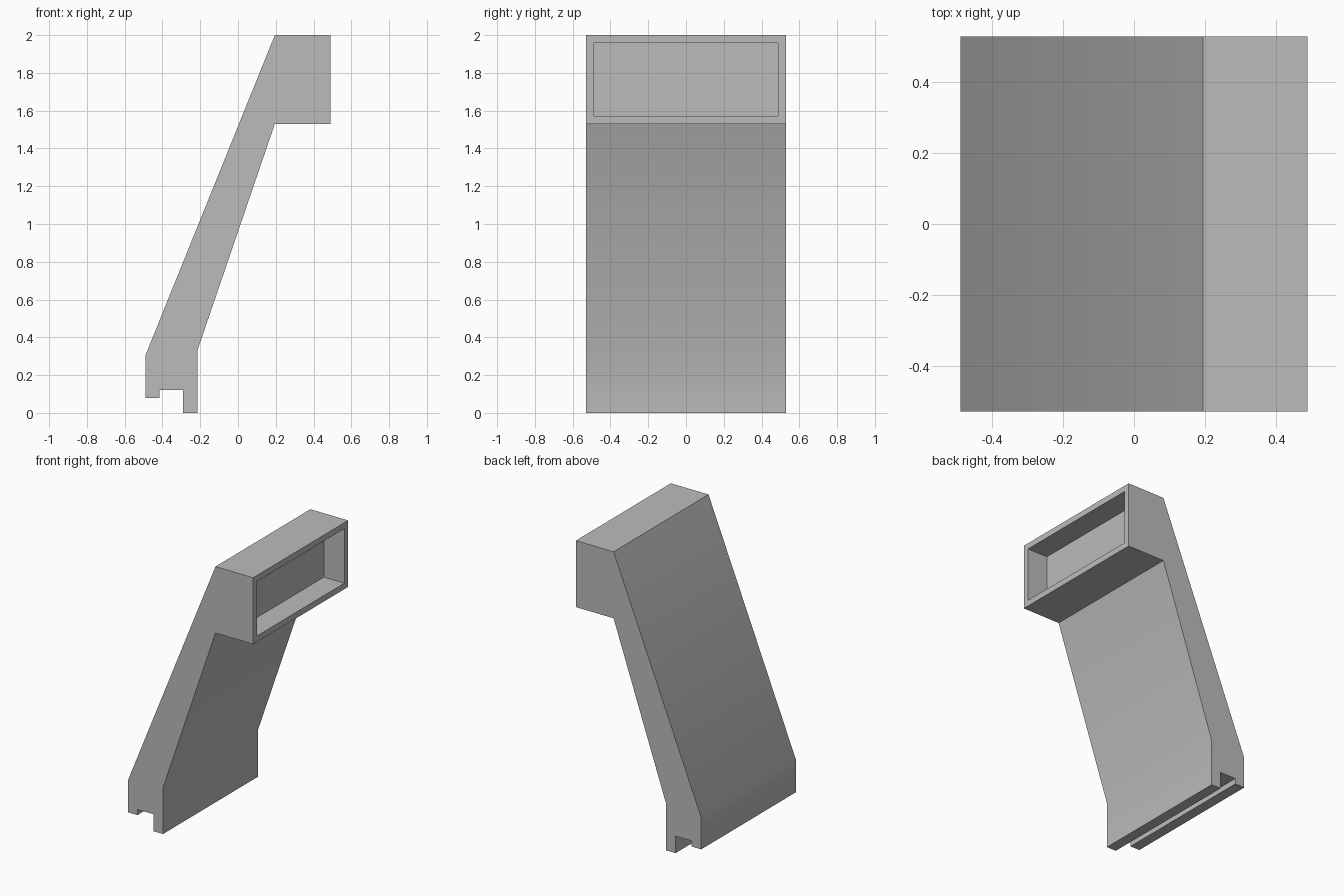
import bpy
import bmesh
from math import radians
from mathutils import Vector

cube = bpy.data.objects.get("Cube")
if cube:
    bpy.data.objects.remove(cube, do_unlink=True)

HALF_WIDTH = 0.53
RECESS_DEPTH = 0.16
GREY = (0.5, 0.5, 0.5, 1)

mat = bpy.data.materials.new("plain grey")
mat.use_nodes = True
mat.diffuse_color = GREY
mat.node_tree.nodes["Principled BSDF"].inputs["Base Color"].default_value = GREY

# Side profile: grooved foot, leaning arm, square head
profile = [
    (-0.49, 0.08), (-0.415, 0.08), (-0.415, 0.12), (-0.29, 0.12),
    (-0.29, 0), (-0.215, 0), (-0.215, 0.33), (0.195, 1.53),
    (0.49, 1.53), (0.49, 2), (0.195, 2), (-0.49, 0.305),
]

bm = bmesh.new()
side = bm.faces.new([bm.verts.new((x, -HALF_WIDTH, z)) for x, z in profile])
extruded = bmesh.ops.extrude_face_region(bm, geom=[side], use_keep_orig=True)
moved = [v for v in extruded["geom"] if isinstance(v, bmesh.types.BMVert)]
bmesh.ops.translate(bm, verts=moved, vec=(0, 2 * HALF_WIDTH, 0))
bmesh.ops.recalc_face_normals(bm, faces=bm.faces)

# Rectangular recess in the end of the head
end = max(bm.faces, key=lambda f: f.calc_center_median().x)
bmesh.ops.inset_region(bm, faces=[end], thickness=0.06)
pocket = bmesh.ops.extrude_discrete_faces(bm, faces=[end])["faces"][0]
bmesh.ops.translate(bm, verts=pocket.verts, vec=Vector((-RECESS_DEPTH, 0, 0)))
bmesh.ops.recalc_face_normals(bm, faces=bm.faces)

mesh = bpy.data.meshes.new("angled_bracket")
bm.to_mesh(mesh)
bm.free()
mesh.materials.append(mat)
bracket = bpy.data.objects.new("angled_bracket", mesh)
bpy.context.collection.objects.link(bracket)

# Soft bend above the foot, crisp edges elsewhere
bpy.ops.object.select_all(action="DESELECT")
bracket.select_set(True)
bpy.context.view_layer.objects.active = bracket
bpy.ops.object.shade_smooth_by_angle(angle=radians(30))
